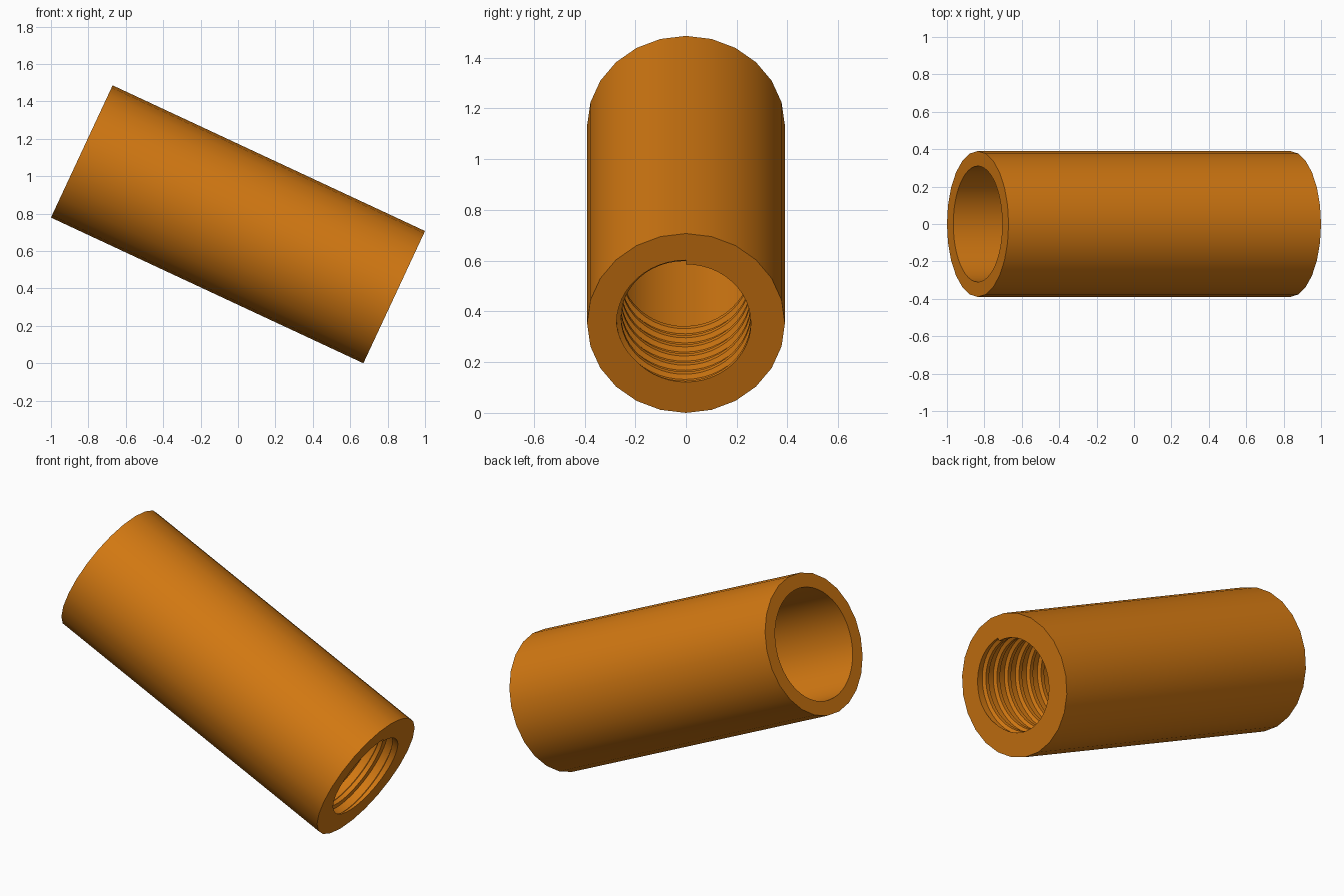
import bpy, bmesh, math
from mathutils import Vector

if "Cube" in bpy.data.objects:
    bpy.data.objects.remove(bpy.data.objects["Cube"])

TILT = math.radians(25)
R_OUT, R_BORE, R_CREST, R_ROOT = 0.39, 0.31, 0.256, 0.274
LENGTH = (2 - 2 * R_OUT * math.sin(TILT)) / math.cos(TILT)
THREAD_LEN, PITCH, TURNS = 0.55, 0.085, 8
OUT_SIDES, IN_SIDES = 24, 48

# Tilted frame: origin at the centre of the lower, threaded end
origin = Vector((1 - R_OUT * math.sin(TILT), 0, R_OUT * math.cos(TILT)))
axis = Vector((-math.cos(TILT), 0, math.sin(TILT)))
up = Vector((math.sin(TILT), 0, math.cos(TILT)))
side = Vector((0, -1, 0))

bm = bmesh.new()


def vert(s, r, t):
    return bm.verts.new(origin + axis * s + (up * math.cos(t) + side * math.sin(t)) * r)


def ring(s, r, n):
    """Open list of n + 1 verts whose last one repeats the first place."""
    return [vert(s, r, math.tau * i / n) for i in range(n + 1)]


def bridge(a, b):
    for i in range(len(a) - 1):
        bm.faces.new((a[i], a[i + 1], b[i + 1], b[i]))


def end_face(outer, inner):
    """Flat annulus with two inner edges for each outer edge."""
    for i in range(OUT_SIDES):
        bm.faces.new((outer[i], outer[i + 1], inner[2 * i + 2], inner[2 * i + 1], inner[2 * i]))


def thread_radius(s, t):
    """Trapezoid groove winding along the bore."""
    d = min(abs(s / PITCH - t / math.tau - k) for k in range(TURNS + 1))
    blend = min(max((d - 0.25) / 0.11, 0), 1)
    return R_ROOT + (R_CREST - R_ROOT) * blend


# Outer wall
out_low, out_high = ring(0, R_OUT, OUT_SIDES), ring(LENGTH, R_OUT, OUT_SIDES)
bridge(out_low, out_high)

# Threaded bore, one column of groove corners per angle
columns = []
for i in range(IN_SIDES + 1):
    t = math.tau * i / IN_SIDES
    stops = [0.0]
    for k in range(TURNS):
        for f in (-0.36, -0.25, 0.25, 0.36):
            stops.append(min(max((t / math.tau + k + f) * PITCH, 0), THREAD_LEN))
    stops.append(THREAD_LEN)
    columns.append([vert(s, thread_radius(s, t), t) for s in stops])
for a, b in zip(columns, columns[1:]):
    bridge(a, b)

# Small step where the groove starts at the end face
bm.faces.new([vert(s * PITCH, r, 0) for s, r in
              ((0, R_CREST), (0, R_ROOT), (0.25, R_ROOT), (0.36, R_CREST))])

# Smooth bore, shoulder and both end faces
bore_low, bore_high = ring(THREAD_LEN, R_BORE, IN_SIDES), ring(LENGTH, R_BORE, IN_SIDES)
bridge(bore_low, bore_high)
bridge([c[-1] for c in columns], bore_low)
end_face(out_low, [c[0] for c in columns])
end_face(out_high, bore_high)

bmesh.ops.remove_doubles(bm, verts=bm.verts, dist=0.0002)
bmesh.ops.dissolve_degenerate(bm, edges=bm.edges, dist=0.0001)
bmesh.ops.recalc_face_normals(bm, faces=bm.faces)

mesh = bpy.data.meshes.new("threaded_sleeve")
bm.to_mesh(mesh)
bm.free()
sleeve = bpy.data.objects.new("threaded_sleeve", mesh)
bpy.context.collection.objects.link(sleeve)

orange = bpy.data.materials.new("orange")
orange.diffuse_color = (0.65, 0.19, 0.006, 1)
orange.use_nodes = True
orange.node_tree.nodes["Principled BSDF"].inputs["Base Color"].default_value = orange.diffuse_color
mesh.materials.append(orange)

bpy.context.view_layer.objects.active = sleeve
sleeve.select_set(True)
bpy.ops.object.shade_smooth_by_angle(angle=math.radians(30))
